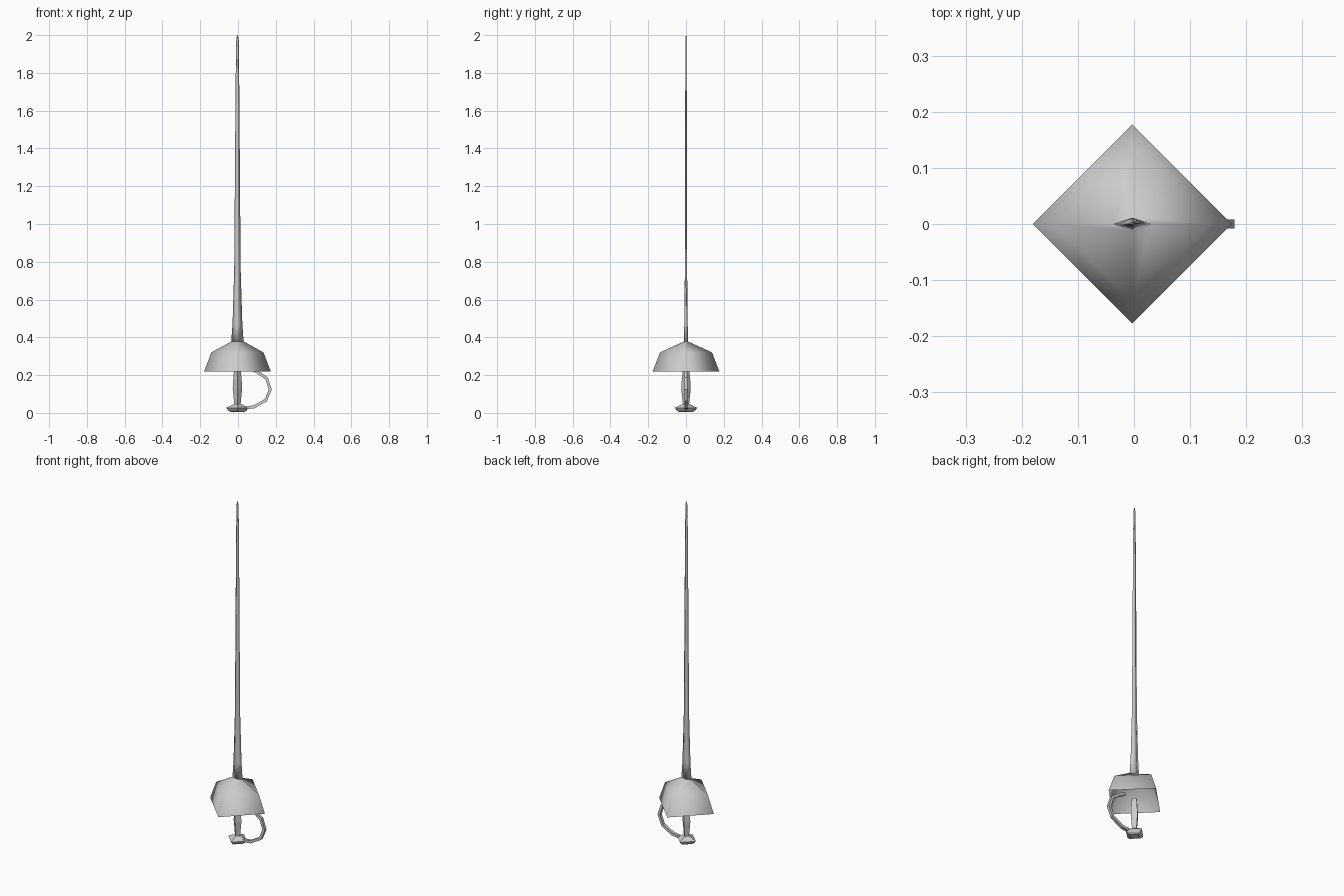
import bpy, bmesh
from mathutils import Vector

if "Cube" in bpy.data.objects:
    bpy.data.objects.remove(bpy.data.objects["Cube"])

AXIS_X = -0.003  # sword axis, offset so the knuckle bow balances the bounds


def loft(name, sections, cap_start=True, cap_end=True, smooth=False):
    """Skin a list of four-point sections into one mesh object."""
    bm = bmesh.new()
    rings = [[bm.verts.new(p) for p in s] for s in sections]
    for a, b in zip(rings, rings[1:]):
        for i in range(4):
            j = (i + 1) % 4
            bm.faces.new((a[i], a[j], b[j], b[i]))
    if cap_start:
        bm.faces.new(rings[0][::-1])
    if cap_end:
        bm.faces.new(rings[-1])
    if cap_start and cap_end:
        bmesh.ops.recalc_face_normals(bm, faces=bm.faces)
    for f in bm.faces:
        f.smooth = smooth
    me = bpy.data.meshes.new(name)
    bm.to_mesh(me)
    bm.free()
    ob = bpy.data.objects.new(name, me)
    bpy.context.collection.objects.link(ob)
    return ob


def diamond(z, rx, ry=None):
    ry = rx if ry is None else ry
    return [(AXIS_X + rx, 0, z), (AXIS_X, ry, z), (AXIS_X - rx, 0, z), (AXIS_X, -ry, z)]


# Blade: flat diamond section with a flared base
loft("blade", [diamond(*s) for s in (
    (0.375, 0.033, 0.011), (0.47, 0.026, 0.009), (0.76, 0.017, 0.006),
    (1.70, 0.010, 0.004), (1.975, 0.007, 0.003), (2.0, 0.001, 0.001))], smooth=True)

# Cup guard: four-sided open shell meeting the blade
loft("cup_guard", [diamond(0.218, 0.177), diamond(0.32, 0.138),
                   diamond(0.378, 0.033, 0.011)], cap_start=False, cap_end=False, smooth=True)

# Grip: swelling in the middle
loft("grip", [diamond(0.04, 0.016), diamond(0.09, 0.021), diamond(0.13, 0.025),
              diamond(0.18, 0.022), diamond(0.23, 0.017)])

# Pommel
loft("pommel", [diamond(0.004, 0.033), diamond(0.012, 0.048), diamond(0.027, 0.060),
                diamond(0.034, 0.045), diamond(0.046, 0.02)])

# Knuckle bow: square bar swept along a path in the XZ plane
path = [Vector((x, 0, z)) for x, z in (
    (0.065, 0.236), (0.105, 0.215), (0.151, 0.183), (0.171, 0.124),
    (0.148, 0.068), (0.085, 0.032), (0.035, 0.026))]
h = 0.008
sections = []
for i, p in enumerate(path):
    t = (path[min(i + 1, len(path) - 1)] - path[max(i - 1, 0)]).normalized()
    n, y = Vector((t.z, 0, -t.x)) * h, Vector((0, h, 0))
    sections.append([p + n + y, p - n + y, p - n - y, p + n - y])
loft("knuckle_bow", sections)
